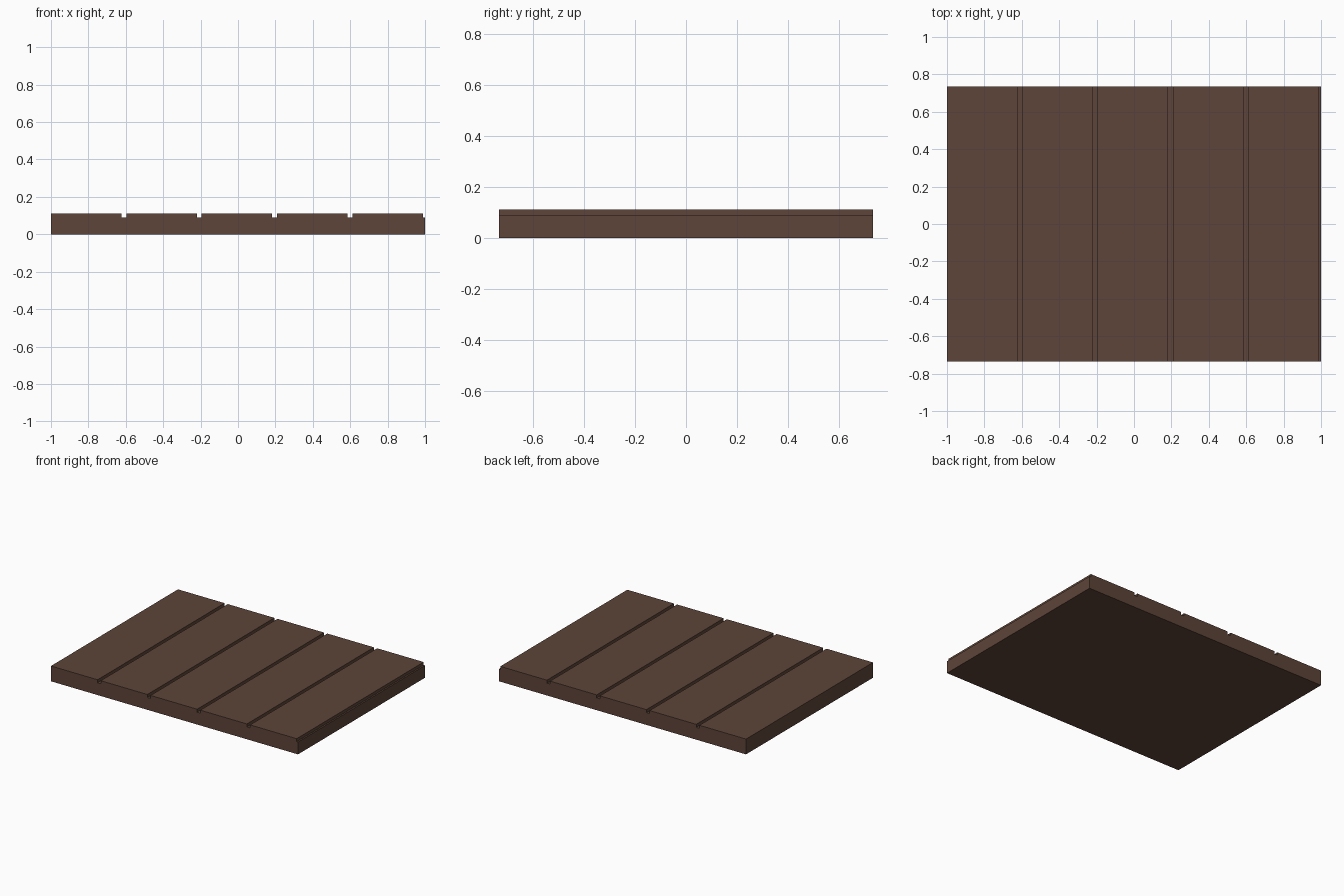
import bpy, bmesh

if "Cube" in bpy.data.objects:
    bpy.data.objects.remove(bpy.data.objects["Cube"])

HALF_X, HALF_Y = 1.0, 0.734
TOP, FLOOR = 0.112, 0.09      # plank top and groove floor heights
PITCH, GAP, PLANKS = 0.403, 0.026, 5

# Front profile: flat underside, planked top with grooves
profile = [(HALF_X, 0), (-HALF_X, 0)][::-1]
top = []
for i in range(PLANKS):
    left = -HALF_X + i * PITCH
    right = left + PITCH - GAP
    if i:
        top.append((left, FLOOR))
    top += [(left, TOP), (right, TOP), (right, FLOOR)]
top.append((HALF_X, FLOOR))   # narrow step left at the right edge
profile += top[::-1]

# Extrude the profile from front to back
bm = bmesh.new()
face = bm.faces.new([bm.verts.new((x, -HALF_Y, z)) for x, z in profile])
ext = bmesh.ops.extrude_face_region(bm, geom=[face])
verts = [g for g in ext["geom"] if isinstance(g, bmesh.types.BMVert)]
bmesh.ops.translate(bm, verts=verts, vec=(0, 2 * HALF_Y, 0))
bmesh.ops.recalc_face_normals(bm, faces=bm.faces)
mesh = bpy.data.meshes.new("plank_floor")
bm.to_mesh(mesh)
bm.free()

# Dark brown wood
wood = bpy.data.materials.new("dark_brown_wood")
wood.diffuse_color = (0.109, 0.058, 0.040, 1)
wood.use_nodes = True
wood.node_tree.nodes["Principled BSDF"].inputs["Base Color"].default_value = wood.diffuse_color
mesh.materials.append(wood)
bpy.context.collection.objects.link(bpy.data.objects.new("plank_floor", mesh))
